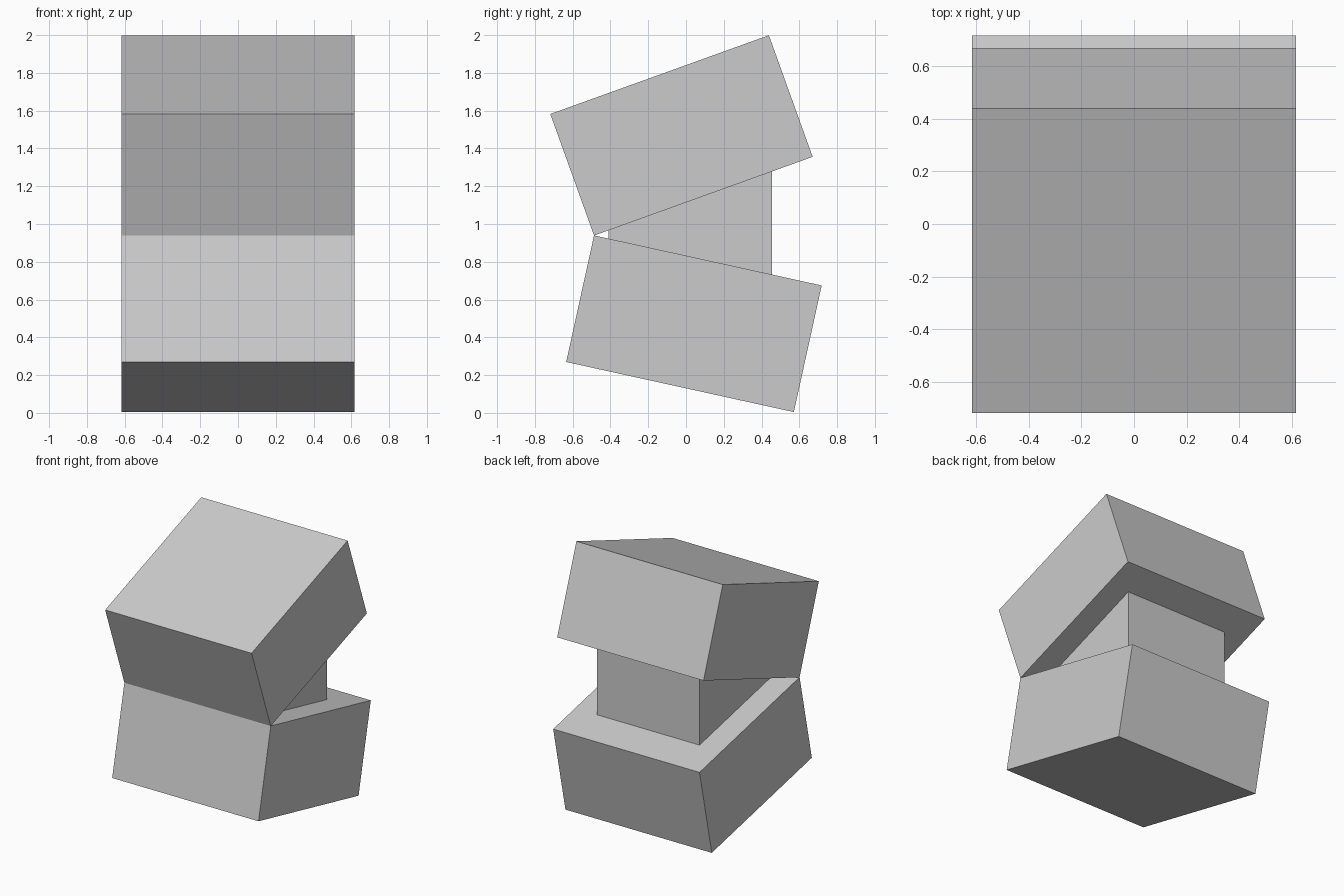
import bpy
import math

if "Cube" in bpy.data.objects:
    bpy.data.objects.remove(bpy.data.objects["Cube"])

grey = bpy.data.materials.new("light grey")
grey.diffuse_color = (0.6, 0.6, 0.6, 1.0)
grey.use_nodes = True
grey.node_tree.nodes["Principled BSDF"].inputs["Base Color"].default_value = grey.diffuse_color


def box(name, size, centre, tilt=0.0):
    """Box of the given size, tilted about the x axis by degrees."""
    bpy.ops.mesh.primitive_cube_add(size=1, location=centre,
                                    rotation=(math.radians(tilt), 0, 0))
    obj = bpy.context.object
    obj.name = name
    obj.scale = size
    obj.data.materials.append(grey)
    return obj


WIDTH = 1.234

# Two wide blocks that meet along the front edge like an open hinge
box("lower_block", (WIDTH, 1.234, 0.686), (0, 0.042, 0.472), -12.4)
box("upper_block", (WIDTH, 1.230, 0.684), (0, -0.024, 1.469), 19.8)

# Upright core joining the blocks
box("middle_core", (0.866, 0.866, 0.866), (0, 0.022, 1.0))
